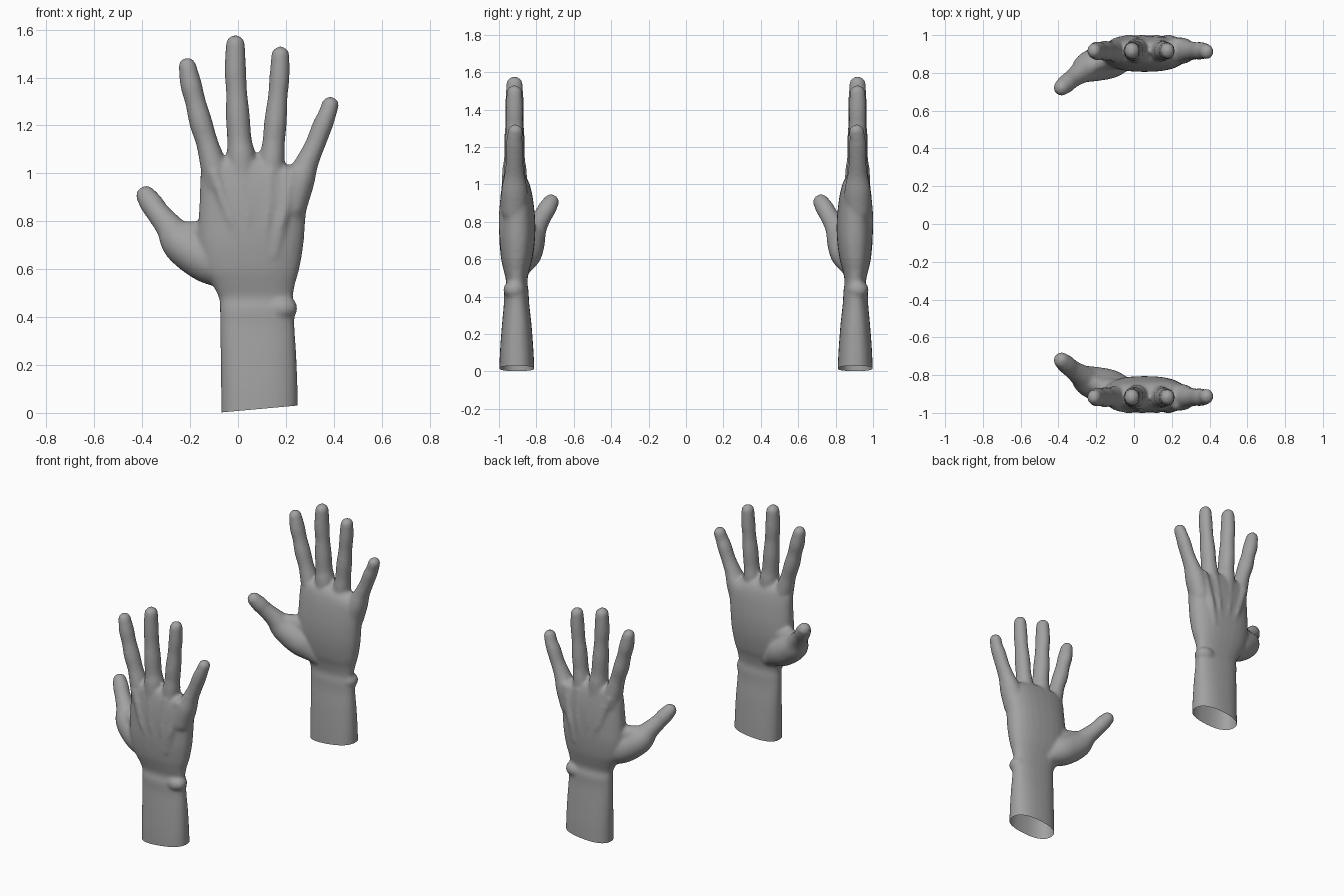
import bpy, bmesh, math
from mathutils import Vector

if "Cube" in bpy.data.objects:
    bpy.data.objects.remove(bpy.data.objects["Cube"])

SEG = 28


def skin(bm, rings):
    """Bridge a list of point rings into a closed tube."""
    loops = [[bm.verts.new(p) for p in r] for r in rings]
    for a, b in zip(loops, loops[1:]):
        for i in range(SEG):
            j = (i + 1) % SEG
            bm.faces.new((a[i], a[j], b[j], b[i]))
    bm.faces.new(loops[0][::-1])
    bm.faces.new(loops[-1])


def spline(keys, steps=6):
    """Smooth interpolation through rows of numbers."""
    k = [Vector(v) for v in keys]
    k = [k[0] * 2 - k[1]] + k + [k[-1] * 2 - k[-2]]
    out = []
    for a, b, c, d in zip(k, k[1:], k[2:], k[3:]):
        for s in range(steps):
            t = s / steps
            out.append(0.5 * (2 * b + (c - a) * t + (2 * a - 5 * b + 4 * c - d) * t * t
                              + (3 * b - a - 3 * c + d) * t ** 3))
    out.append(k[-2])
    return out


def limb(bm, keys, deep=1.0):
    """Round-ended tube along keys of x, y, z, radius."""
    pts = spline(keys)
    c = [(v.to_3d() if len(v) == 3 else Vector(v[:3]), v[3]) for v in pts]
    d0 = (c[0][0] - c[1][0]).normalized()
    d1 = (c[-1][0] - c[-2][0]).normalized()
    angles = [math.radians(a) for a in (20, 40, 58, 73, 84)]
    (p0, r0), (p1, r1) = c[0], c[-1]
    head = [(p0 + d0 * r0 * math.sin(a), r0 * math.cos(a)) for a in reversed(angles)]
    tail = [(p1 + d1 * r1 * math.sin(a), r1 * math.cos(a)) for a in angles]
    c = head + c + tail
    rings = []
    for i, (p, r) in enumerate(c):
        t = (c[min(i + 1, len(c) - 1)][0] - c[max(i - 1, 0)][0]).normalized()
        side = Vector((0, 1, 0)).cross(t).normalized()
        up = t.cross(side)
        rings.append([p + side * r * math.cos(w) + up * r * deep * math.sin(w)
                      for w in (2 * math.pi * n / SEG for n in range(SEG))])
    skin(bm, rings)


def trunk(bm, keys, power):
    """Flattened upright tube; keys are z, x min, x max, y min, y max."""
    rings = []
    for row in zip(*[spline([(k[i], k[i + 1]) for k in keys]) for i in (0, 2)],
                   spline([(k[4], 0) for k in keys])):
        z, x0, x1, y0, y1 = row[0][0], row[0][1], row[1][0], row[1][1], row[2][0]
        ring = []
        for n in range(SEG):
            w = 2 * math.pi * n / SEG
            cw, sw = math.cos(w), math.sin(w)
            ex = math.copysign(abs(cw) ** (2 / power), cw)
            ey = math.copysign(abs(sw) ** (2 / power), sw)
            ring.append(((x0 + x1) / 2 + ex * (x1 - x0) / 2,
                         (y0 + y1) / 2 + ey * (y1 - y0) / 2, z))
        rings.append(ring)
    skin(bm, rings)


bm = bmesh.new()

# Forearm, wrist and palm
trunk(bm, [(-0.06, -.07, .252, -1.00, -.808), (.10, -.071, .249, -.995, -.815),
           (.25, -.073, .243, -.984, -.826), (.36, -.075, .236, -.974, -.838),
           (.43, -.076, .236, -.972, -.842), (.48, -.080, .229, -.962, -.848),
           (.54, -.110, .239, -.975, -.838), (.60, -.145, .256, -.988, -.822),
           (.70, -.166, .273, -.998, -.808), (.80, -.165, .281, -.998, -.806),
           (.90, -.160, .290, -.994, -.815), (.98, -.158, .285, -.984, -.830),
           (1.03, -.150, .215, -.972, -.850), (1.055, -.120, .170, -.955, -.880)], 2.4)

# Wrist knob
limb(bm, [(.155, -.92, .435, .045), (.180, -.92, .436, .050), (.198, -.915, .437, .049)], 1.15)

# Fingers: index, middle, ring, little
Y = -.917
limb(bm, [(-.085, Y, .95, .058), (-.105, Y, 1.04, .054), (-.130, Y, 1.13, .046),
          (-.156, Y, 1.215, .048), (-.178, Y, 1.30, .043), (-.196, Y, 1.37, .045),
          (-.211, Y, 1.446, .037)], 1.1)
limb(bm, [(.020, Y, .95, .062), (.013, Y, 1.07, .060), (.006, Y, 1.14, .051),
          (-.001, Y, 1.24, .050), (-.006, Y, 1.34, .044), (-.011, Y, 1.43, .045),
          (-.011, Y, 1.537, .040)], 1.1)
limb(bm, [(.130, Y, .95, .056), (.142, Y, 1.06, .053), (.149, Y, 1.13, .047),
          (.157, Y, 1.22, .047), (.166, Y, 1.32, .041), (.173, Y, 1.40, .042),
          (.177, Y, 1.492, .038)], 1.1)
limb(bm, [(.225, Y, .86, .062), (.258, Y, .97, .062), (.290, Y, 1.05, .048),
          (.322, Y, 1.12, .042), (.353, Y, 1.20, .042), (.370, Y, 1.24, .038),
          (.385, Y + .005, 1.285, .036)], 1.12)

# Thumb with its fleshy base, and the web next to the palm
limb(bm, [(-.02, -.88, .56, .055), (-.12, -.865, .63, .092), (-.232, -.835, .705, .084),
          (-.285, -.800, .775, .059), (-.332, -.765, .833, .049),
          (-.360, -.742, .872, .049), (-.383, -.722, .905, .043)])
limb(bm, [(-.10, -.88, .74, .060), (-.17, -.865, .75, .050), (-.23, -.835, .76, .042)])

# Tendons on the back of the hand
for x0, x1 in ((.03, -.10), (.065, .015), (.11, .135), (.15, .225)):
    limb(bm, [(x0, -.968, .66, .026), ((x0 + x1) / 2, -.978, .82, .024),
              (x1, -.960, 1.00, .026)])

bmesh.ops.recalc_face_normals(bm, faces=bm.faces)
mesh = bpy.data.meshes.new("front_hand")
bm.to_mesh(mesh)
bm.free()
hand = bpy.data.objects.new("front_hand", mesh)
bpy.context.collection.objects.link(hand)

# Fuse the parts into one soft skin
fuse = hand.modifiers.new("fuse", 'REMESH')
fuse.mode = 'VOXEL'
fuse.voxel_size = 0.011
soft = hand.modifiers.new("soften", 'SMOOTH')
soft.factor = 0.5
soft.iterations = 5
graph = bpy.context.evaluated_depsgraph_get()
mesh = bpy.data.meshes.new_from_object(hand.evaluated_get(graph))
hand.modifiers.clear()
hand.data = mesh

# Open, slanted cut at the end of the forearm
bm = bmesh.new()
bm.from_mesh(mesh)
bmesh.ops.bisect_plane(bm, geom=bm.verts[:] + bm.edges[:] + bm.faces[:],
                       plane_co=(-.07, 0, .002), plane_no=(-.09, 0, 1), clear_inner=True)
for f in bm.faces:
    f.smooth = True
bm.to_mesh(mesh)

# Mirrored partner
bmesh.ops.scale(bm, vec=(1, -1, 1), verts=bm.verts)
bmesh.ops.reverse_faces(bm, faces=bm.faces)
back_mesh = bpy.data.meshes.new("back_hand")
bm.to_mesh(back_mesh)
bm.free()
back = bpy.data.objects.new("back_hand", back_mesh)
bpy.context.collection.objects.link(back)

grey = bpy.data.materials.new("mid_grey")
grey.diffuse_color = (.36, .36, .36, 1)
grey.use_nodes = True
grey.node_tree.nodes["Principled BSDF"].inputs["Base Color"].default_value = grey.diffuse_color
for m in (mesh, back_mesh):
    m.materials.clear()
    m.materials.append(grey)
